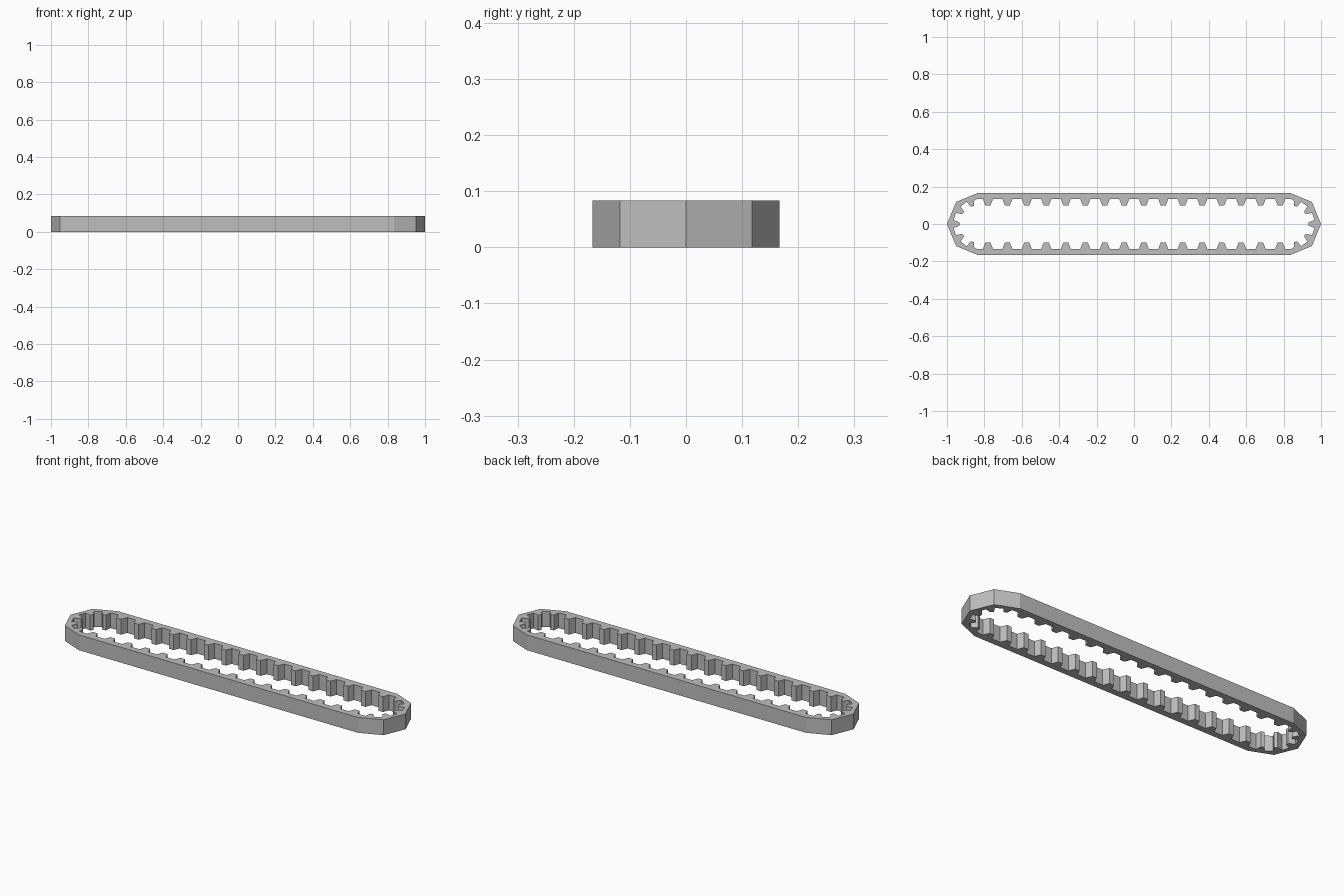
import bpy
import bmesh
from math import sin, cos, pi, radians
from mathutils import Vector

cube = bpy.data.objects.get("Cube")
if cube:
    bpy.data.objects.remove(cube)

HEIGHT = 0.083       # belt width, standing upwards
OUTER = 1 / 6        # outer radius of the end turns
ROOT, TIP = 0.133, 0.1
HALF = 1 - OUTER     # half length of the straight runs
RUN_TEETH, END_TEETH = 16, 5
PITCH = 2 * HALF / RUN_TEETH

# One tooth: offset along the belt in pitches, and distance from the centre line
TOOTH = [(-0.26, ROOT), (-0.13, TIP), (0.13, TIP), (0.26, ROOT)]


def on_end(angle, radius):
    """Point on the right-hand turn."""
    return Vector((HALF + radius * cos(angle), radius * sin(angle), 0))


def half_inner():
    """Toothed line round the right turn, then back along the rear run."""
    points = []
    step = pi / END_TEETH
    for i in range(END_TEETH):
        middle = (i + 0.5) * step - pi / 2
        points += [on_end(middle + s * step, r) for s, r in TOOTH]
    points.append(on_end(pi / 2, ROOT))
    for i in range(RUN_TEETH):
        middle = HALF - (i + 0.5) * PITCH
        points += [Vector((middle - s * PITCH, r, 0)) for s, r in TOOTH]
    points.append(Vector((-HALF, ROOT, 0)))
    return points


def full_loop(half):
    """Add the same half turned by half a revolution."""
    return half + [Vector((-p.x, -p.y, 0)) for p in half]


# Flat belt outline: faceted outside, toothed inside
outer = full_loop([on_end(radians(a), OUTER) for a in range(-90, 91, 45)])
inner = full_loop(half_inner())
bm = bmesh.new()
edges = []
for loop in (outer, inner):
    verts = [bm.verts.new(p) for p in loop]
    edges += [bm.edges.new((verts[i - 1], v)) for i, v in enumerate(verts)]
bmesh.ops.triangle_fill(bm, use_beauty=True, use_dissolve=False, edges=edges)

# Raise the outline into a solid belt
raised = bmesh.ops.extrude_face_region(bm, geom=bm.faces[:], use_keep_orig=True)
top = [g for g in raised["geom"] if isinstance(g, bmesh.types.BMVert)]
bmesh.ops.translate(bm, verts=top, vec=(0, 0, HEIGHT))
bmesh.ops.recalc_face_normals(bm, faces=bm.faces[:])
mesh = bpy.data.meshes.new("toothed_belt")
bm.to_mesh(mesh)
bm.free()

# Plain grey
grey = bpy.data.materials.new("belt grey")
grey.use_nodes = True
colour = (0.52, 0.52, 0.52, 1)
grey.diffuse_color = colour
grey.node_tree.nodes["Principled BSDF"].inputs["Base Color"].default_value = colour
mesh.materials.append(grey)

belt = bpy.data.objects.new("toothed_belt", mesh)
bpy.context.collection.objects.link(belt)
